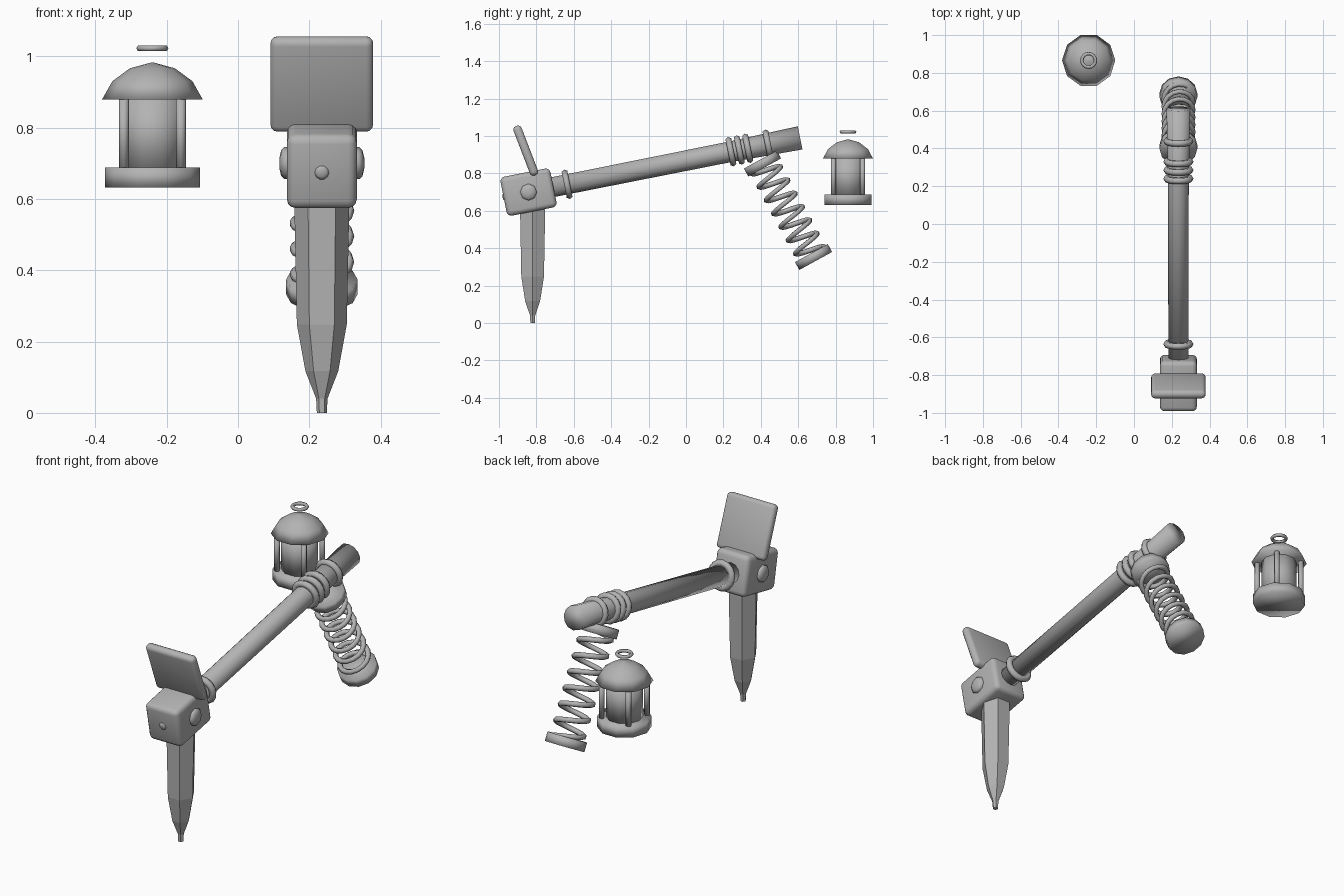
import bpy, bmesh, math
from mathutils import Matrix, Vector

cube = bpy.data.objects.get("Cube")
if cube:
    bpy.data.objects.remove(cube, do_unlink=True)

grey = bpy.data.materials.new("plain_grey")
grey.use_nodes = True
grey.diffuse_color = (0.45, 0.45, 0.45, 1)
grey.node_tree.nodes["Principled BSDF"].inputs["Base Color"].default_value = (0.45, 0.45, 0.45, 1)

PICK_X = 0.235
TILT = math.atan2(0.26, 1.305)


def finish(name, bm, smooth=True):
    bmesh.ops.recalc_face_normals(bm, faces=bm.faces)
    for f in bm.faces:
        f.smooth = smooth
    mesh = bpy.data.meshes.new(name)
    bm.to_mesh(mesh)
    bm.free()
    mesh.materials.append(grey)
    ob = bpy.data.objects.new(name, mesh)
    bpy.context.collection.objects.link(ob)
    return ob


def place(start, direction):
    """Frame at start with its z axis along direction."""
    q = Vector(direction).to_track_quat('Z', 'Y')
    return Matrix.Translation(start) @ q.to_matrix().to_4x4()


def lathe(name, profile, sides, matrix, smooth=True):
    """Closed turned part from (radius, height) points."""
    bm = bmesh.new()
    rings = []
    for r, h in profile:
        angles = [2 * math.pi * i / sides for i in range(sides)]
        rings.append([bm.verts.new((r * math.cos(a), r * math.sin(a), h)) for a in angles])
    for low, high in zip(rings, rings[1:]):
        for i in range(sides):
            j = (i + 1) % sides
            bm.faces.new((low[i], low[j], high[j], high[i]))
    bm.faces.new(rings[0])
    bm.faces.new(rings[-1])
    bm.transform(matrix)
    return finish(name, bm, smooth)


def rounded_box(name, centre, size, angle, bevel):
    bm = bmesh.new()
    bmesh.ops.create_cube(bm, size=1)
    bm.transform(Matrix.Diagonal((*size, 1)))
    bmesh.ops.bevel(bm, geom=bm.edges[:], offset=bevel, segments=3, profile=0.5, affect='EDGES')
    bm.transform(Matrix.Translation(centre) @ Matrix.Rotation(angle, 4, 'X'))
    return finish(name, bm)


def torus(name, matrix, major, minor, major_sides=16, minor_sides=6):
    bpy.ops.mesh.primitive_torus_add(major_radius=major, minor_radius=minor,
                                     major_segments=major_sides, minor_segments=minor_sides)
    ob = bpy.context.object
    ob.name = name
    ob.matrix_world = matrix
    ob.data.materials.append(grey)
    ob.data.shade_smooth()


# Handle, widening a little towards the grip end
butt = Vector((PICK_X, -0.76, 0.717))
tip = Vector((PICK_X, 0.61, 0.99))
along = (tip - butt).normalized()
length = (tip - butt).length
lathe("handle", [(0.053, 0), (0.055, length * 0.72), (0.063, length)], 12, place(butt, along))

# Binding rings on the handle
for i, y in enumerate((-0.636, 0.24, 0.285, 0.33, 0.438)):
    point = butt + along * ((y - butt.y) / along.y)
    torus(f"handle_ring_{i + 1}", place(point, along), 0.062, 0.018)

# Head block with side bolts and a front stud
head = Vector((PICK_X, -0.842, 0.70))
rounded_box("head_block", head, (0.196, 0.272, 0.212), TILT, 0.025)
for side, name in ((1, "left_bolt"), (-1, "right_bolt")):
    lathe(name, [(0.045, 0.08), (0.045, 0.105), (0.036, 0.114), (0.015, 0.119)], 8,
          place(head, (side, 0, 0)))
lathe("front_stud", [(0.02, 0.12), (0.02, 0.136), (0.012, 0.141)], 10,
      place(head, (0, -math.cos(TILT), -math.sin(TILT))))

# Leaning plate on top of the head
rounded_box("top_plate", (PICK_X, -0.857, 0.922), (0.288, 0.046, 0.282),
            math.radians(21), 0.02)

# Six-sided spike
lathe("spike", [(0.014, 0), (0.016, 0.04), (0.046, 0.117), (0.07, 0.248), (0.077, 0.58), (0.077, 0.64)],
      6, Matrix.Translation((PICK_X, -0.82, 0)), smooth=False)

# Spring between two end caps
top = Vector((PICK_X, 0.409, 0.853))
bottom = Vector((PICK_X, 0.682, 0.353))
frame = place(bottom, top - bottom)
span = (top - bottom).length
for name, h in (("lower_spring_cap", 0), ("upper_spring_cap", span)):
    lathe(name, [(0.1, h - 0.024), (0.1, h + 0.024)], 12, frame)

TURNS, STEPS = 7, 16
curve = bpy.data.curves.new("spring", 'CURVE')
curve.dimensions = '3D'
curve.bevel_depth = 0.014
curve.bevel_resolution = 1
curve.use_fill_caps = True
line = curve.splines.new('POLY')
line.points.add(TURNS * STEPS)
for i, p in enumerate(line.points):
    a = 2 * math.pi * i / STEPS
    h = span * i / (TURNS * STEPS)
    p.co = (*(frame @ Vector((0.077 * math.cos(a), 0.077 * math.sin(a), h))), 1)
line.use_smooth = True
curve.materials.append(grey)
bpy.context.collection.objects.link(bpy.data.objects.new("spring", curve))

# Lantern: base, body, roof, corner posts and hanging ring
lantern = Matrix.Translation((-0.24, 0.866, 0))
lathe("lantern_base", [(0.133, 0.632), (0.133, 0.688)], 10, lantern)
lathe("lantern_body", [(0.09, 0.68), (0.09, 0.885)], 10, lantern)
lathe("lantern_roof", [(0.141, 0.879), (0.112, 0.93), (0.063, 0.966), (0.004, 0.982)], 10, lantern)
for sx in (-1, 1):
    for sy in (-1, 1):
        lathe("lantern_post", [(0.014, 0.68), (0.014, 0.885)], 8,
              lantern @ Matrix.Translation((sx * 0.08, sy * 0.078, 0)))
torus("lantern_ring", lantern @ Matrix.Translation((0, 0, 1.022)), 0.036, 0.009)
